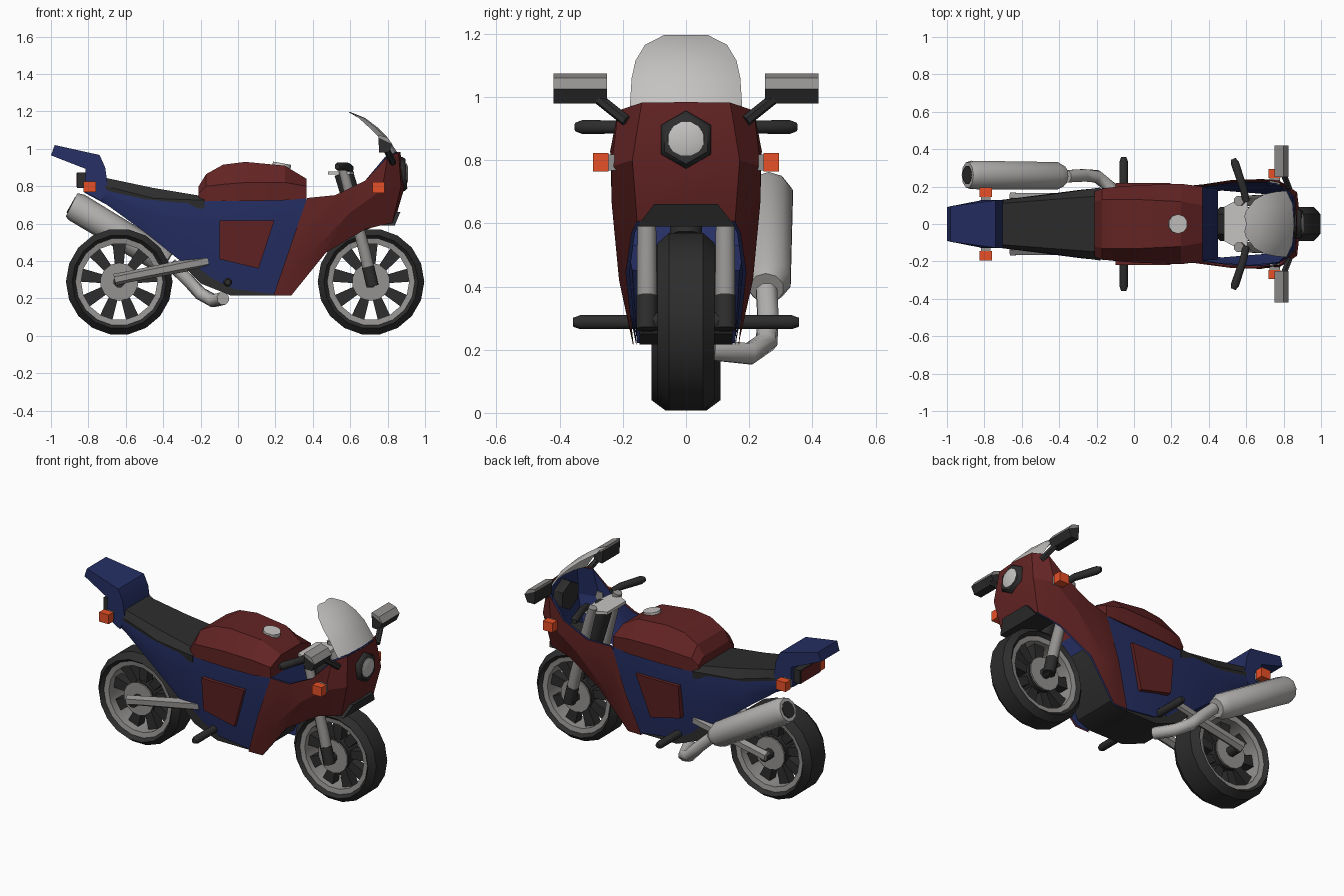
import bpy, bmesh, math
from mathutils import Vector

if "Cube" in bpy.data.objects:
    bpy.data.objects.remove(bpy.data.objects["Cube"])


def material(name, r, g, b):
    m = bpy.data.materials.new(name)
    m.diffuse_color = (r, g, b, 1)
    m.use_nodes = True
    m.node_tree.nodes["Principled BSDF"].inputs["Base Color"].default_value = m.diffuse_color
    return m


RED = material("dark red paint", .125, .017, .017)
BLUE = material("navy blue paint", .018, .028, .125)
BLACK = material("black rubber", .026, .026, .026)
GREY = material("grey metal", .30, .29, .28)
LIGHT = material("light metal", .56, .55, .54)
ORANGE = material("orange lamp", .80, .08, .02)
CHROME = material("exhaust steel", .45, .44, .43)


def mesh(name, verts, faces, mat, angle=25, flip=False):
    me = bpy.data.meshes.new(name)
    me.from_pydata([tuple(v) for v in verts], [], faces)
    bm = bmesh.new()
    bm.from_mesh(me)
    bmesh.ops.recalc_face_normals(bm, faces=bm.faces)
    if flip:
        bmesh.ops.reverse_faces(bm, faces=bm.faces)
    bm.to_mesh(me)
    bm.free()
    me.shade_smooth()
    me.set_sharp_from_angle(angle=math.radians(angle))
    me.materials.append(mat)
    ob = bpy.data.objects.new(name, me)
    bpy.context.collection.objects.link(ob)
    return ob


def skin(name, rings, mat, caps=True, loop=False, angle=25):
    """Join closed rings of points into a surface."""
    n, k = len(rings[0]), len(rings)
    faces = []
    for i in range(k if loop else k - 1):
        a, b = i * n, (i + 1) % k * n
        faces += [(a + j, a + (j + 1) % n, b + (j + 1) % n, b + j) for j in range(n)]
    if caps and not loop:
        faces += [tuple(range(n)), tuple(range((k - 1) * n, k * n))]
    return mesh(name, [p for r in rings for p in r], faces, mat, angle)


def loft(name, secs, mat):
    """Left-right symmetric body from half sections (y, z) at each x."""
    return skin(name, [[(x, y, z) for y, z in h] + [(x, -y, z) for y, z in h[::-1]]
                       for x, h in secs], mat)


def prism(name, pts, hw, mat):
    """Side profile (x, z) widened to +-hw(x)."""
    return skin(name, [[(x, s * hw(x), z) for x, z in pts] for s in (-1, 1)], mat)


def plate(name, pts, dy, mat):
    return skin(name, [pts, [(x, y + dy, z) for x, y, z in pts]], mat)


def box(name, c, s, mat):
    x, y, z = c
    a, b, d = (v / 2 for v in s)
    return skin(name, [[(x - a, y + w, z - d), (x + a, y + w, z - d),
                        (x + a, y + w, z + d), (x - a, y + w, z + d)] for w in (-b, b)], mat)


def tube(name, path, radii, mat, n=8):
    path = [Vector(p) for p in path]
    if not isinstance(radii, (list, tuple)):
        radii = [radii] * len(path)
    rings = []
    for i, p in enumerate(path):
        d = (path[min(i + 1, len(path) - 1)] - path[max(i - 1, 0)]).normalized()
        u = d.cross(Vector((0, 0, 1)) if abs(d.z) < .9 else Vector((0, 1, 0))).normalized()
        v = d.cross(u)
        rings.append([p + radii[i] * (u * math.cos(t) + v * math.sin(t))
                      for t in (2 * math.pi * (j + .5) / n for j in range(n))])
    return skin(name, rings, mat, angle=50)


def ring(name, cx, cz, prof, mat, n=18):
    """Revolve a closed (radius, y) profile about the wheel axle."""
    return skin(name, [[(cx + r * math.cos(t), y, cz + r * math.sin(t)) for r, y in prof]
                       for t in (2 * math.pi * i / n for i in range(n))], mat, loop=True)


def shell(name, cols, mat, flip=False):
    """Open sheet from half columns (outer to centre line), mirrored in y."""
    full = cols + [[(x, -y, z) for x, y, z in c] for c in cols[-2::-1]]
    m = len(cols[0])
    faces = [(i * m + j, i * m + j + 1, (i + 1) * m + j + 1, (i + 1) * m + j)
             for i in range(len(full) - 1) for j in range(m - 1)]
    return mesh(name, [p for c in full for p in c], faces, mat, 25, flip)


# wheels
def wheel(tag, cx, w):
    cz = .289
    ring(tag + "_tyre", cx, cz, [(.232, w * .75), (.252, w), (.285, w * .6),
                                 (.285, -w * .6), (.252, -w), (.232, -w * .75)], BLACK)
    ring(tag + "_rim", cx, cz, [(.204, w * .72), (.236, w * .78),
                                (.236, -w * .78), (.204, -w * .72)], GREY)
    tube(tag + "_hub", [(cx, -.05, cz), (cx, .05, cz)], .095, BLACK, 14)
    tube(tag + "_axle", [(cx, -.14, cz), (cx, .14, cz)], .032, BLACK)
    for s in (1, -1):
        tube(tag + "_brake_disc", [(cx, s * .068, cz), (cx, s * .078, cz)], .102, GREY, 14)
    for i in range(9):
        t = 2 * math.pi * (i + .25) / 9
        e, f = Vector((math.cos(t), 0, math.sin(t))), Vector((-math.sin(t), 0, math.cos(t)))
        skin(tag + "_spoke", [[Vector((cx, y, cz)) + e * r + f * h for r, h in
                               ((.08, -.022), (.21, -.036), (.21, .036), (.08, .022))]
                              for y in (-.03, .03)], BLACK)


wheel("front_wheel", .711, .09)
wheel("rear_wheel", -.635, .11)

# main body, engine, seat, tank
loft("side_body", [
    (-.82, [(.1, .765), (.115, .785), (.11, .80)]),
    (-.70, [(.11, .70), (.13, .745), (.125, .79)]),
    (-.50, [(.13, .555), (.155, .66), (.15, .73)]),
    (-.27, [(.14, .37), (.185, .6), (.18, .725)]),
    (-.02, [(.155, .25), (.2, .6), (.195, .73)]),
    (.20, [(.155, .222), (.2, .6), (.2, .74)]),
    (.365, [(.17, .45), (.2, .6), (.2, .74)])], BLUE)
prism("engine_block", [(-.28, .36), (-.2, .28), (-.04, .216), (.2, .216), (.28, .25),
                       (.37, .42), (.38, .6), (-.2, .6)], lambda x: .148, BLACK)
loft("seat", [(-.71, [(.12, .74), (.128, .80), (.11, .845)]),
              (-.45, [(.15, .68), (.158, .735), (.13, .79)]),
              (-.18, [(.19, .68), (.195, .725), (.15, .745)])], BLACK)
loft("fuel_tank", [
    (-.21, [(.17, .72), (.175, .76), (.12, .80)]),
    (-.17, [(.19, .72), (.19, .80), (.13, .865)]),
    (-.08, [(.2, .72), (.2, .81), (.13, .915)]),
    (.04, [(.205, .72), (.208, .82), (.13, .93)]),
    (.25, [(.21, .725), (.215, .82), (.12, .91)]),
    (.366, [(.2, .735), (.2, .80), (.1, .84)])], RED)
tube("filler_cap", [(.23, 0, .89), (.236, 0, .923)], .052, LIGHT, 10)

# tail with raised spoiler
prism("tail_spoiler", [(-1, .965), (-.98, 1.02), (-.74, .967), (-.71, .9), (-.695, .79),
                       (-.73, .72), (-.82, .77), (-.815, .893)],
      lambda x: min(.127, .09 + .25 * (x + 1)), BLUE)
box("tail_light_housing", (-.835, 0, .832), (.05, .2, .085), BLACK)
box("tail_light", (-.86, 0, .832), (.008, .18, .075), RED)

# front fairing: painted outside, blue lining inside
cols = [
    [(.37, .205, .737), (.28, .203, .48), (.19, .168, .216)],
    [(.52, .235, .752), (.37, .212, .42), (.285, .166, .216)],
    [(.68, .24, .83), (.60, .235, .66), (.47, .19, .445)],
    [(.80, .215, .957), (.77, .236, .78), (.68, .172, .57)],
    [(.858, .14, .982), (.872, .17, .80), (.825, .155, .605)],
    [(.868, 0, .984), (.892, 0, .80), (.845, 0, .64)]]
shell("front_fairing", cols, RED)
shell("fairing_lining", [[(x - .014 * (x > .75), y * .94, z) for x, y, z in c]
                         for c in cols], BLUE, True)
mesh("fairing_bulkhead", [(.367, .195, .735), (.367, -.195, .735), (.45, -.19, .53),
                          (.45, .19, .53)], [(0, 1, 2, 3)], BLUE)
plate("fairing_chin", [(.80, -.15, .585), (.838, -.15, .60), (.868, -.105, .665),
                       (.82, -.1, .665)], .0, BLACK).hide_render = True
bpy.data.objects.remove(bpy.data.objects["fairing_chin"])
skin("air_intake", [[(.70, -.155, .59), (.70, .155, .59), (.70, .1, .655), (.70, -.1, .655)],
                    [(.838, -.155, .59), (.838, .155, .59), (.868, .1, .662),
                     (.868, -.1, .662)]], BLACK)

# headlight and windscreen
tube("headlight_rim", [(.80, 0, .862), (.885, 0, .865), (.9, 0, .866)], [.09, .092, .078], BLACK, 6)
tube("headlight_lens", [(.885, 0, .866), (.902, 0, .866), (.908, 0, .866)],
     [.06, .058, .04], LIGHT, 12)
rows = [(.858, .815, .178, .97), (.80, .755, .172, 1.06), (.745, .70, .16, 1.115),
        (.68, .645, .13, 1.165), (.60, .598, .068, 1.197)]
shell("windscreen", [[(e, w, z) for c, e, w, z in rows],
                     [(c - .01, w * .6, z) for c, e, w, z in rows],
                     [(c, 0, z) for c, e, w, z in rows]], LIGHT)

# steering column and top clamp
tube("steering_column", [(.66, 0, .56), (.565, 0, .87)], .055, BLACK)
skin("top_clamp", [[(.48, -.09, z), (.60, -.155, z), (.62, 0, z), (.60, .155, z), (.48, .09, z)]
                   for z in (.862, .88)], LIGHT)
skin("rear_mount", [[(-.05, -.15, z), (-.05, .15, z), (-.01, .15, z), (-.01, -.15, z)]
                    for z in (.27, .31)], BLACK)

# paired parts on both sides
for s, side in ((1, "left"), (-1, "right")):
    tube(side + "_fork", [(.715, s * .124, .28), (.68, s * .124, .44), (.56, s * .124, .90)],
         [.034, .034, .028], GREY)
    tube(side + "_fork_foot", [(.72, s * .124, .265), (.695, s * .124, .37)], .036, BLACK)
    tube(side + "_handlebar", [(.60, s * .12, .895), (.585, s * .19, .905), (.54, s * .325, .905),
                               (.53, s * .348, .905)], [.02, .022, .024, .015], BLACK)
    # mirror on its stalk, light upper cover over a dark shell
    tube(side + "_mirror_stalk", [(.83, s * .19, .925), (.79, s * .29, 1.005)], .018, BLACK, 6)
    plate(side + "_mirror_shell", [(.755, s * .25, .98), (.805, s * .25, .98),
                                   (.825, s * .25, 1.025), (.75, s * .25, 1.06)], s * .17, BLACK)
    plate(side + "_mirror_cover", [(.75, s * .25, 1.06), (.825, s * .25, 1.025),
                                   (.80, s * .25, 1.06), (.75, s * .25, 1.075)], s * .17, GREY)
    # indicators
    box(side + "_front_indicator", (.752, s * .27, .793), (.065, .05, .058), ORANGE)
    box(side + "_front_indicator_stem", (.752, s * .23, .793), (.055, .04, .05), GREY)
    box(side + "_rear_indicator", (-.793, s * .17, .797), (.066, .05, .058), ORANGE)
    box(side + "_rear_indicator_stem", (-.793, s * .13, .797), (.05, .04, .045), GREY)
    # raised side panel
    plate(side + "_side_panel", [(-.1, s * .17, .618), (.195, s * .17, .618),
                                 (.11, s * .145, .36), (-.1, s * .15, .41)], s * .05, RED)
    # foot peg and swing arm
    tube(side + "_foot_peg", [(-.055, s * .14, .287), (-.055, s * .335, .287),
                              (-.055, s * .358, .287)], [.024, .024, .015], BLACK)
    tube(side + "_swing_arm", [(-.66, s * .14, .30), (-.59, s * .14, .315),
                               (-.16, s * .135, .40)], [.032, .03, .034], GREY, 6)

# exhaust on the left side
tube("muffler", [(-.38, .255, .395), (-.42, .258, .42), (-.86, .262, .685), (-.89, .262, .70)],
     [.055, .077, .08, .07], CHROME, 10)
tube("muffler_outlet", [(-.87, .262, .69), (-.893, .262, .703)], .05, BLACK, 10)
tube("exhaust_pipe", [(-.36, .255, .385), (-.27, .26, .30), (-.2, .255, .225),
                      (-.13, .2, .187), (-.08, .08, .20)], .036, CHROME)
